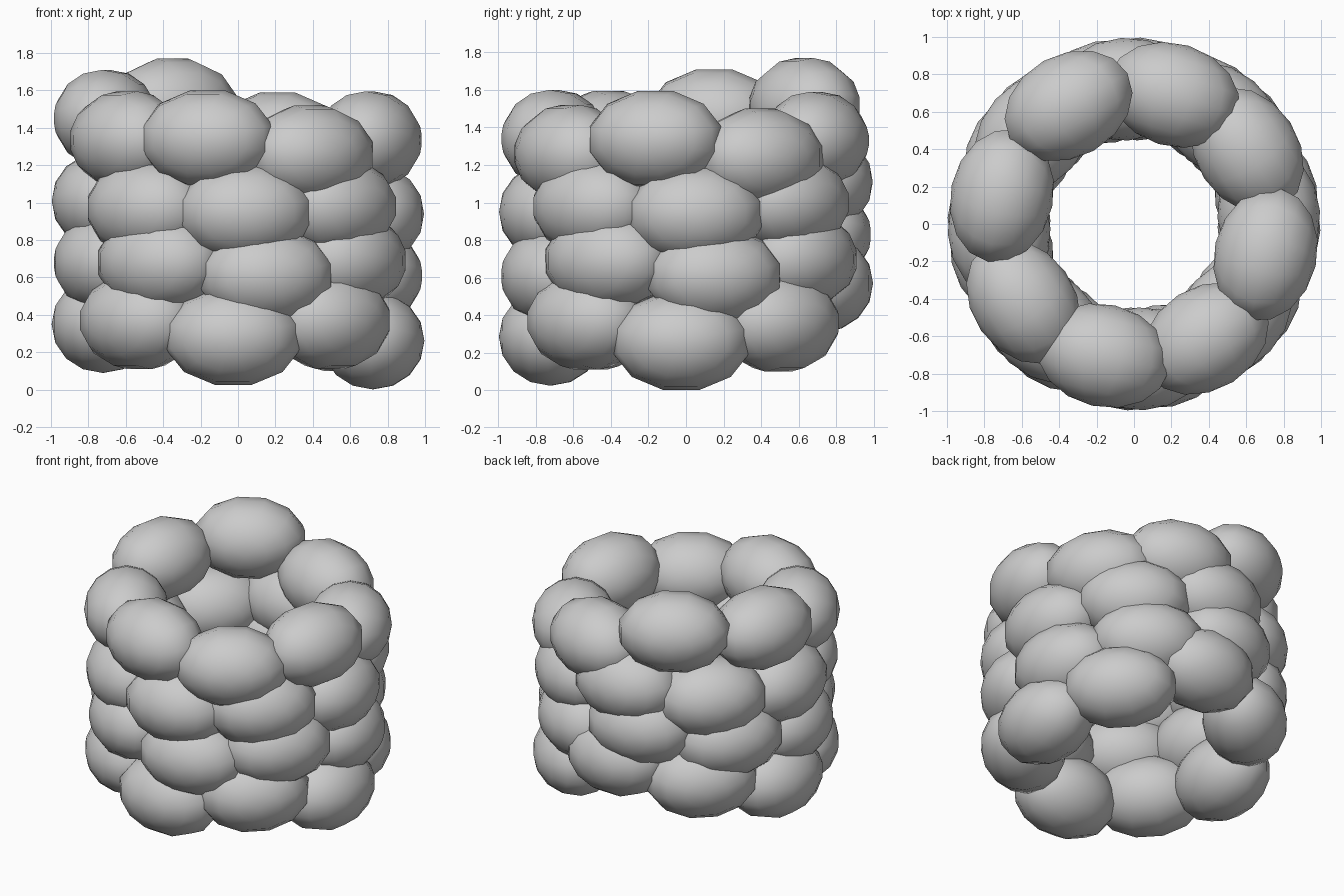
import bpy, bmesh, math
from mathutils import Matrix

if "Cube" in bpy.data.objects:
    bpy.data.objects.remove(bpy.data.objects["Cube"])

# Shared rounded stone size: radial, tangential, vertical half extents
HALF = (0.275, 0.36, 0.26)
RING = 0.722

# Each course of the wall: (angle in degrees, centre height) per stone
courses = {
    "bottom": [(-2, .262), (43, .36), (88, .57), (133, .47),
               (178, .35), (-137, .37), (-92, .285), (-47, .37)],
    "lower": [(12, .61), (57, .70), (102, .83), (147, .74),
              (-168, .68), (-125, .68), (-78, .61), (-35, .69)],
    "upper": [(4, .94), (50, 1.0), (94, 1.11), (138, 1.04),
              (-177, 1.01), (-132, .97), (-87, .95), (-43, .98)],
    "top": [(-13, 1.335), (33, 1.24), (73, 1.33), (119, 1.51),
            (168, 1.45), (-145, 1.335), (-103, 1.34), (-58, 1.26)],
}


def stone_mesh():
    # Low-poly ellipsoid, poles facing in and out, flat facet on top
    bm = bmesh.new()
    bmesh.ops.create_uvsphere(bm, u_segments=12, v_segments=8, radius=1)
    bm.transform(Matrix.Rotation(math.radians(15), 4, 'Z'))
    bm.transform(Matrix.Rotation(math.radians(90), 4, 'Y'))
    k = 1 / math.cos(math.radians(15))
    bm.transform(Matrix.Diagonal((HALF[0], HALF[1] * k, HALF[2] * k, 1)))
    for f in bm.faces:
        f.smooth = True
    me = bpy.data.meshes.new("wall_stone")
    bm.to_mesh(me)
    bm.free()
    return me


# Stack the rings of stones
mesh = stone_mesh()
for name, stones in courses.items():
    for i, (deg, z) in enumerate(stones):
        a = math.radians(deg)
        ob = bpy.data.objects.new(f"{name}_stone_{i + 1}", mesh)
        ob.location = (RING * math.cos(a), RING * math.sin(a), z)
        ob.rotation_euler = (0, 0, a)
        bpy.context.collection.objects.link(ob)
